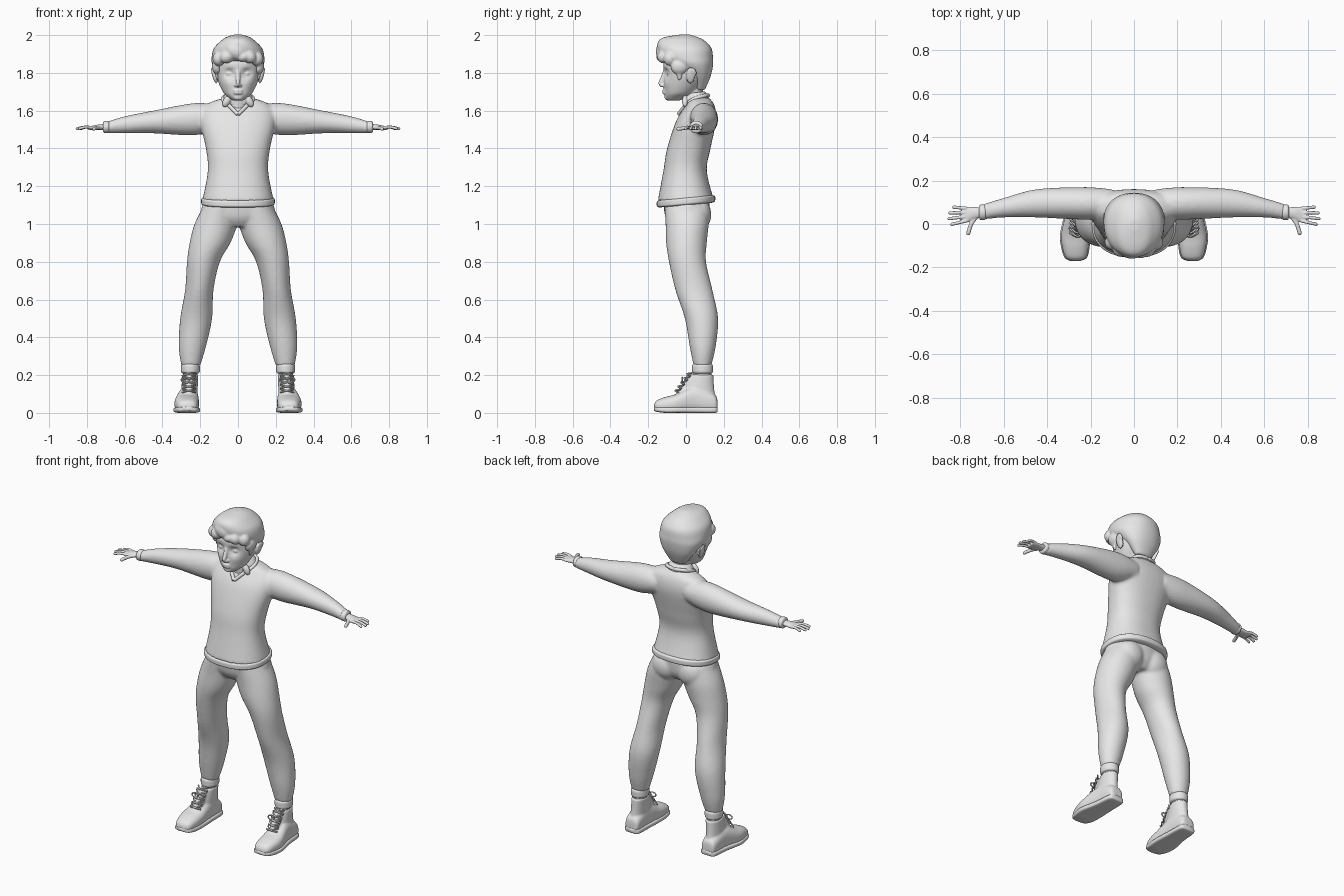
import bpy, bmesh, math
from mathutils import Vector, Matrix, Quaternion

cube = bpy.data.objects.get("Cube")
if cube:
    bpy.data.objects.remove(cube, do_unlink=True)

grey = bpy.data.materials.new("plain_grey")
grey.use_nodes = True
tone = (0.8, 0.8, 0.8, 1)
grey.diffuse_color = tone
grey.node_tree.nodes["Principled BSDF"].inputs["Base Color"].default_value = tone
SIDES = {"left": 1, "right": -1}


def spline(rows, steps=5):
    """Catmull-Rom interpolation of equal-length tuples."""
    rows = [Vector(row) for row in rows]
    padded = [rows[0], *rows, rows[-1]]
    out = []
    for before, a, b, after in zip(padded, padded[1:], padded[2:], padded[3:]):
        leave, arrive = (b - before) / 2, (after - a) / 2
        for k in range(steps):
            t = k / steps
            ease = t * t * (3 - 2 * t)
            bend_in, bend_out = t * (1 - t) ** 2, t * t * (t - 1)
            out.append(a.lerp(b, ease) + leave * bend_in + arrive * bend_out)
    return out + [rows[-1]]


def skin(bm, rings):
    """Bridge a list of rings and close both ends."""
    loops = [[bm.verts.new(co) for co in ring] for ring in rings]
    for lower, upper in zip(loops, loops[1:]):
        for k in range(len(lower)):
            bm.faces.new((lower[k - 1], lower[k], upper[k], upper[k - 1]))
    bm.faces.new(loops[0])
    bm.faces.new(loops[-1])


def loft(bm, axis, rows, side=1, power=2, sides=40, tilt=0):
    """Rows are (position on axis, low and high of the two other axes)."""
    rings = []
    for t, a_low, a_high, b_low, b_high in spline(rows):
        ring = []
        for k in range(sides):
            angle = math.tau * k / sides
            c, s = (math.copysign(abs(w) ** (2 / power), w) for w in (math.cos(angle), math.sin(angle)))
            a = (a_low + a_high) / 2 + (a_high - a_low) / 2 * c
            b = (b_low + b_high) / 2 + (b_high - b_low) / 2 * s
            x, y, z = {"x": (t, a, b), "y": (a, t, b), "z": (a, b, t + tilt * b)}[axis]
            ring.append((side * x, y, z))
        rings.append(ring)
    skin(bm, rings)


def stack(bm, rows, **options):
    """Symmetric vertical loft from (z, half width, front, back)."""
    loft(bm, "z", [(z, -half, half, front, back) for z, half, front, back in rows], **options)


def band(bm, axis, start, end, extents, **options):
    """Cuff with rounded rims."""
    a_low, a_high, b_low, b_high = extents
    rows = []
    for t, inset in ((0, .015), (.15, .002), (.5, 0), (.85, .002), (1, .015)):
        rows.append((start + (end - start) * t, a_low + inset, a_high - inset, b_low + inset, b_high - inset))
    loft(bm, axis, rows, **options)


def tube(bm, path, radius, side=1, sides=10):
    """Round tube through points, narrowing at its end."""
    points = [Vector((side * x, y, z)) for x, y, z in spline(path)]
    turn, last, rings = Quaternion(), Vector((0, 0, 1)), []
    for i, point in enumerate(points):
        ahead = (points[min(i + 1, len(points) - 1)] - points[max(i - 1, 0)]).normalized()
        turn, last = last.rotation_difference(ahead) @ turn, ahead
        size = radius * (.6 if i == len(points) - 1 else 1)
        angles = [math.tau * k / sides for k in range(sides)]
        rings.append([point + turn @ Vector((math.cos(a), math.sin(a), 0)) * size for a in angles])
    skin(bm, rings)


def blob(bm, centre, radii, side=1, turn=0):
    x, y, z = centre
    place = Matrix.Translation((side * x, y, z)) @ Matrix.Rotation(side * turn, 4, "Y")
    bmesh.ops.create_uvsphere(bm, u_segments=24, v_segments=16, radius=1,
                              matrix=place @ Matrix.Diagonal((*radii, 1)))


def push(bm, x, z, size, amount):
    """Soft dent or bulge on the face, along y."""
    for vert in bm.verts:
        if vert.co.y < 0:
            distance = math.hypot(vert.co.x - x, vert.co.z - z)
            vert.co.y += amount * math.exp(-(distance / size) ** 2)


def finish(name, bm, voxel=0, smooth=3):
    bmesh.ops.recalc_face_normals(bm, faces=bm.faces)
    for face in bm.faces:
        face.smooth = True
    mesh = bpy.data.meshes.new(name)
    bm.to_mesh(mesh)
    bm.free()
    mesh.materials.append(grey)
    part = bpy.data.objects.new(name, mesh)
    bpy.context.collection.objects.link(part)
    if voxel:
        remesh = part.modifiers.new("blend", "REMESH")
        remesh.mode, remesh.voxel_size, remesh.use_smooth_shade = "VOXEL", voxel, True
        soften = part.modifiers.new("soften", "SMOOTH")
        soften.factor, soften.iterations = .5, smooth


# Sweater: torso and sleeves blended
bm = bmesh.new()
stack(bm, [(1.12, .19, -.15, .15), (1.28, .16, -.12, .11), (1.4, .17, -.1, .13), (1.55, .2, -.05, .16),
           (1.63, .17, 0, .15), (1.67, .07, .02, .12)], power=2.3)
for side in SIDES.values():
    loft(bm, "x", [(.1, .02, .16, 1.5, 1.63), (.23, .02, .17, 1.47, 1.64), (.45, .03, .16, 1.48, 1.6),
                   (.6, .03, .12, 1.48, 1.57), (.7, .02, .09, 1.48, 1.54)], side)
finish("sweater", bm, .009, 6)
bm = bmesh.new()
band(bm, "z", 1.1, 1.14, (-.195, .195, -.155, .155), power=2.3, tilt=.09)
finish("sweater_hem", bm)

# Neckline and shirt collar
bm = bmesh.new()
for side in SIDES.values():
    tube(bm, [(0, -.04, 1.58), (.05, 0, 1.63), (.08, .04, 1.66), (.06, .1, 1.68), (0, .12, 1.68)], .011, side)
finish("neckline", bm, .004, 2)
bm = bmesh.new()
stack(bm, [(1.63, .07, -.01, .12), (1.66, .08, -.01, .12), (1.69, .06, 0, .1)], tilt=.12)
for side in SIDES.values():
    blob(bm, (.06, -.005, 1.65), (.02, .016, .034), side, -.5)
finish("shirt_collar", bm, .005, 2)

# Head: face, neck, nose, lips and ears blended
bm = bmesh.new()
stack(bm, [(1.655, .03, -.1, -.03), (1.67, .05, -.11, 0), (1.7, .08, -.115, .05), (1.78, .113, -.118, .11),
           (1.86, .115, -.118, .12), (1.92, .09, -.09, .1)], sides=96, power=2.1)
for side in SIDES.values():
    push(bm, side * .045, 1.8, .026, .02)
    push(bm, side * .055, 1.745, .026, -.005)
    push(bm, side * .045, 1.83, .025, -.006)
for side in SIDES.values():
    blob(bm, (.045, -.09, 1.795), (.02, .013, .011), side)
    blob(bm, (.012, -.125, 1.733), (.009, .01, .008), side)
    blob(bm, (.125, .024, 1.787), (.012, .024, .044), side, .25)
    blob(bm, (.132, .034, 1.8), (.007, .022, .03), side, .3)
tube(bm, [(0, -.11, 1.81), (0, -.124, 1.77), (0, -.135, 1.745), (0, -.12, 1.73)], .012)
for height in (1.706, 1.694):
    blob(bm, (0, -.115, height), (.025, .011, .007))
blob(bm, (0, -.1, 1.67), (.025, .014, .014))
stack(bm, [(1.6, .056, -.01, .1), (1.66, .05, -.015, .09), (1.76, .054, -.02, .09)])
finish("head", bm, .005, 2)

# Hair: cap tapering to the nape, with swept locks in front
bm = bmesh.new()
stack(bm, [(1.71, .05, .05, .1), (1.78, .1, .01, .13), (1.84, .135, -.08, .143), (1.88, .14, -.135, .143),
           (1.93, .128, -.152, .135), (1.97, .09, -.145, .1), (1.99, .06, -.11, .06), (2.003, .02, -.03, .02)],
      power=2.15)
for side in SIDES.values():
    blob(bm, (.112, -.035, 1.83), (.026, .045, .04), side, .15)
    blob(bm, (.113, -.035, 1.795), (.009, .016, .036), side, .15)
    blob(bm, (.1, -.085, 1.875), (.035, .035, .038), side)
    blob(bm, (.06, -.118, 1.885), (.038, .034, .034), side, .5)
blob(bm, (-.01, -.122, 1.915), (.06, .038, .045), turn=.35)
blob(bm, (.03, -.128, 1.885), (.035, .03, .026), turn=-.3)
finish("hair", bm, .006, 3)

# Trousers: hips, legs and seat blended
bm = bmesh.new()
stack(bm, [(1.16, .165, -.125, .125), (1.04, .2, -.11, .12), (.985, .12, -.075, .085)])
for side in SIDES.values():
    loft(bm, "z", [(1.1, 0, .18, -.115, .12), (1, .005, .23, -.108, .12), (.9, .04, .256, -.105, .11),
                   (.8, .096, .27, -.09, .106), (.65, .13, .28, -.056, .14), (.5, .137, .306, -.006, .17),
                   (.35, .17, .314, .02, .157), (.25, .2, .3, .04, .134)], side)
    blob(bm, (.085, .07, 1.05), (.085, .064, .085), side)
finish("trousers", bm, .009, 4)

shoe_rows = [(-.17, .25, .29, .012, .045), (-.155, .222, .315, .006, .066), (-.11, .21, .33, 0, .084),
             (-.05, .206, .336, 0, .1), (.05, .21, .316, 0, .14), (.15, .215, .305, 0, .1),
             (.167, .235, .285, .006, .06)]
for label, side in SIDES.items():
    # Sleeve and trouser cuffs
    bm = bmesh.new()
    band(bm, "x", .68, .715, (.018, .09, 1.481, 1.546), side=side)
    finish(label + "_sleeve_cuff", bm)
    bm = bmesh.new()
    loft(bm, "z", [(.19, .215, .29, .035, .135), (.23, .215, .29, .04, .135)], side)
    band(bm, "z", .206, .262, (.202, .302, .032, .143), side=side)
    finish(label + "_trouser_cuff", bm)

    # Hand: palm, four fingers and thumb
    bm = bmesh.new()
    loft(bm, "x", [(.7, .03, .077, 1.497, 1.53), (.74, .02, .078, 1.497, 1.526), (.77, .006, .08, 1.497, 1.52),
                   (.795, .01, .076, 1.5, 1.517)], side)
    for i in range(4):
        base, tip, reach = .015 + .019 * i, .027 * i - .003, .86 - .008 * (i - 1.3) ** 2
        tube(bm, [(.77, base, 1.511), ((.77 + reach) / 2, (base + tip) / 2, 1.513), (reach, tip, 1.503)], .008, side)
    tube(bm, [(.725, .035, 1.51), (.75, 0, 1.508), (.766, -.05, 1.502)], .01, side)
    finish(label + "_hand", bm, .0035, 2)

    # Shoe: upper, ankle shaft, tongue and sole
    bm = bmesh.new()
    loft(bm, "y", shoe_rows, side, power=2.5)
    loft(bm, "z", [(.05, .217, .305, -.03, .163), (.12, .214, .3, -.01, .15), (.203, .21, .295, .025, .145)], side)
    tube(bm, [(.262, -.035, .08), (.258, -.005, .13), (.254, .035, .2)], .027, side)
    finish(label + "_shoe", bm, .006, 3)
    bm = bmesh.new()
    loft(bm, "y", [(y, inner - .005, outer + .005, low, .032) for y, inner, outer, low, high in shoe_rows],
         side, power=4)
    finish(label + "_sole", bm)

    # Crossed laces and bow
    bm = bmesh.new()
    middle = .26
    for flip in (1, -1):
        for i in range(5):
            y, z, reach = -.058 + .016 * i, .108 + .022 * i, flip * .036
            tube(bm, [(middle - reach, y + .018, z), (middle, y, z + .01), (middle + reach, y + .03, z + .016)],
                 .0045, side, 6)
        angles = [math.tau * k / 8 for k in range(9)]
        tube(bm, [(middle + flip * .02 * (1 - math.cos(a)), -.02, .175 + .013 * math.sin(a)) for a in angles],
             .004, side, 6)
    finish(label + "_laces", bm)
